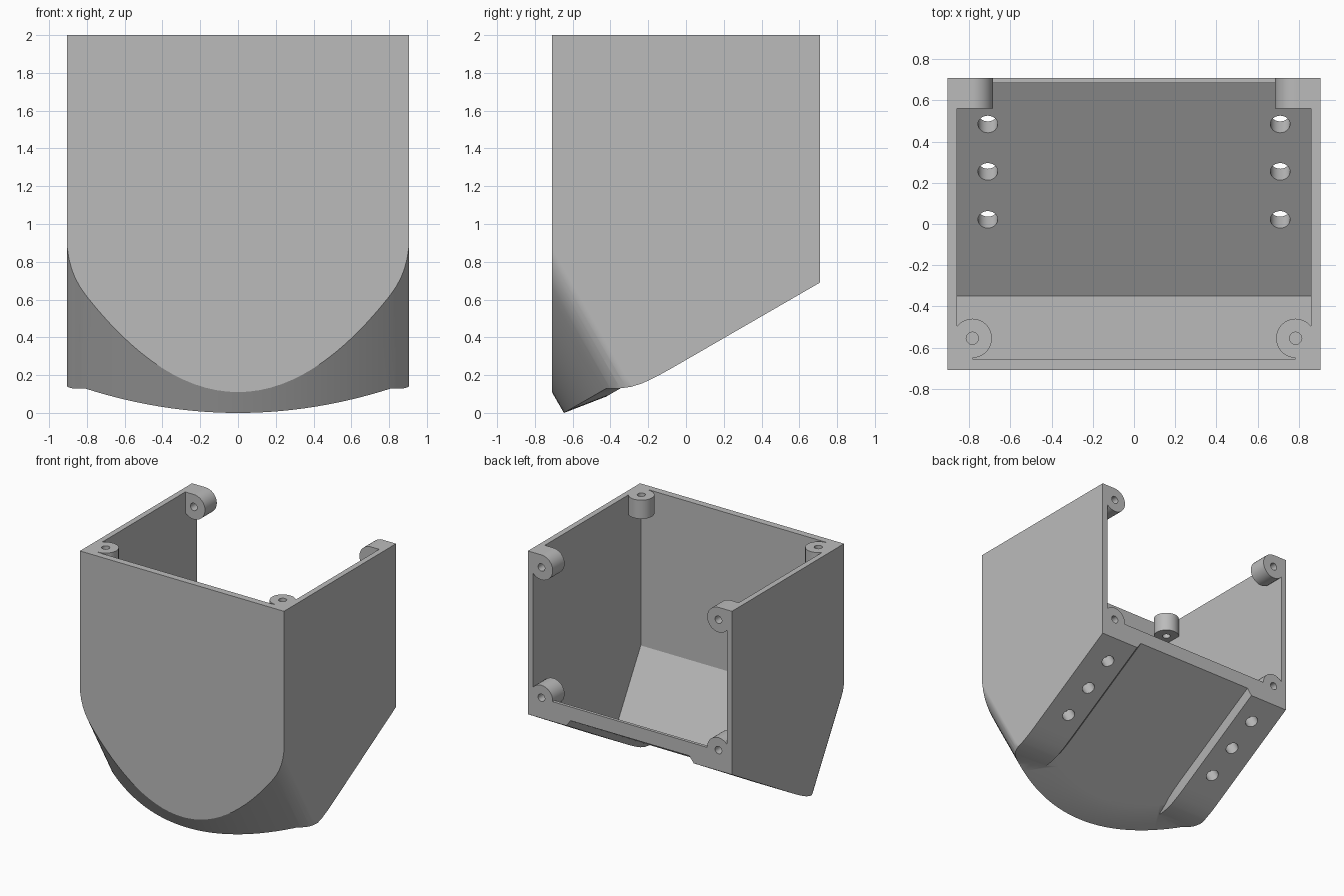
import bpy, bmesh, math
from mathutils import Vector

cube = bpy.data.objects.get("Cube")
if cube:
    bpy.data.objects.remove(cube, do_unlink=True)

C, S = math.cos(math.radians(30)), 0.5      # floor tilt
NORMAL = Vector((0, S, -C))                 # outward normal of the tilted floor
WIDTH, DEPTH, TOP = 0.905, 0.71, 2.0

grey = bpy.data.materials.new("plain grey")
grey.use_nodes = True
grey.diffuse_color = (0.5, 0.5, 0.5, 1)
grey.node_tree.nodes["Principled BSDF"].inputs["Base Color"].default_value = (0.5, 0.5, 0.5, 1)


def loft(name, rings):
    """Closed solid through equal-length rings of points."""
    bm = bmesh.new()
    loops = [[bm.verts.new(p) for p in ring] for ring in rings]
    n = len(loops[0])
    for a, b in zip(loops, loops[1:]):
        for i in range(n):
            j = (i + 1) % n
            bm.faces.new((a[i], a[j], b[j], b[i]))
    bm.faces.new(loops[0])
    bm.faces.new(loops[-1])
    bmesh.ops.recalc_face_normals(bm, faces=bm.faces)
    mesh = bpy.data.meshes.new(name)
    bm.to_mesh(mesh)
    bm.free()
    mesh.materials.append(grey)
    obj = bpy.data.objects.new(name, mesh)
    bpy.context.collection.objects.link(obj)
    return obj


def box(name, x0, x1, y0, y1, z0, z1):
    return loft(name, [[(x0, y0, z), (x1, y0, z), (x1, y1, z), (x0, y1, z)] for z in (z0, z1)])


def rod(name, start, end, radius, sides=32):
    start, end = Vector(start), Vector(end)
    turn = (end - start).to_track_quat('Z', 'Y')
    ring = [turn @ Vector((radius * math.cos(a), radius * math.sin(a), 0))
            for a in (math.tau * i / sides for i in range(sides))]
    return loft(name, [[p + start for p in ring], [p + end for p in ring]])


def combine(target, tool, operation):
    mod = target.modifiers.new("combine", 'BOOLEAN')
    mod.operation, mod.object, mod.solver = operation, tool, 'EXACT'
    bpy.context.view_layer.objects.active = target
    bpy.ops.object.modifier_apply(modifier=mod.name)
    bpy.data.objects.remove(tool, do_unlink=True)


# Rounded nose outline, drawn on the front face and swept along the floor normal
half = [(0.8 * i / 14, 0.11 + 0.79 * (0.8 * i / 14) ** 2) for i in range(15)]
half += [(0.835, 0.665), (0.86, 0.71), (0.88, 0.76), (0.895, 0.815), (0.905, 0.88), (0.915, 1.0)]
curve = [(-x, z) for x, z in reversed(half[1:])] + half
outline = [(x, -DEPTH * C + z * S) for x, z in curve]
outline += [(0.915, 2.0), (-0.915, 2.0)]


def nose_prism(name, levels):
    rings = []
    for w, shrink in levels:
        ring = []
        for x, u in outline:
            x, u = x * (1 - shrink), u + (0.35 - u) * shrink
            ring.append((x, u * C + w * S, u * S - w * C))
        rings.append(ring)
    return loft(name, rings)


# Main shell with a softly chamfered underside
shell = nose_prism("shell", [(-3, 0), (-0.323, 0), (-0.286, 0.26)])

# Raised mounting rails that fade out towards the nose
rail_path = [(0.9, 0.8), (-0.08, 0.234), (-0.16, 0.19), (-0.23, 0.157),
             (-0.29, 0.138), (-0.35, 0.13), (-0.44, 0.13)]
for side in (-1, 1):
    rail = loft("rail", [[(side * 0.565, y, z), (side * 0.95, y, z),
                          (side * 0.95, y, z + 0.15), (side * 0.45, y, z + 0.15)]
                         for y, z in rail_path])
    combine(rail, nose_prism("rail_limit", [(-3, 0), (0.3, 0)]), 'INTERSECT')
    combine(shell, rail, 'UNION')

# Hollow interior, open at the top and back, with a small lip behind the floor
hollow = [(-0.655, 2.5), (-0.655, 0.733), (-0.35, 0.207), (0.685, 0.803),
          (0.685, 0.85), (1, 0.85), (1, 2.5)]
combine(shell, loft("hollow", [[(x, y, z) for y, z in hollow] for x in (-0.86, 0.86)]), 'DIFFERENCE')

# Screw bosses: four facing back, two facing up
BX, BY = 0.785, -0.555
for side in (-1, 1):
    x0, x1 = sorted((side * BX, side * 0.89))
    for z, z_end in ((1.9, 2.05), (0.855, 0.72)):
        boss = rod("back_boss", (side * BX, 0.56, z), (side * BX, 0.75, z), 0.1)
        combine(boss, box("boss_fill", x0, x1, 0.56, 0.74, min(z, z_end), max(z, z_end)), 'UNION')
        combine(shell, boss, 'UNION')
    boss = rod("top_boss", (side * BX, BY, 1.85), (side * BX, BY, 2.05), 0.095)
    combine(boss, box("boss_fill", x0, x1, -0.69, BY, 1.85, 2.04), 'UNION')
    combine(shell, boss, 'UNION')

# Trim everything to the outer block
combine(shell, box("trim", -WIDTH, WIDTH, -DEPTH, DEPTH, -0.5, TOP), 'INTERSECT')

# Screw holes and rail holes
for side in (-1, 1):
    for z in (1.9, 0.855):
        combine(shell, rod("hole", (side * BX, 0.5, z), (side * BX, 0.8, z), 0.03, 20), 'DIFFERENCE')
    combine(shell, rod("hole", (side * BX, BY, 1.8), (side * BX, BY, 2.1), 0.03, 20), 'DIFFERENCE')
    for y in (0.485, 0.255, 0.022):
        centre = Vector((side * 0.71, y, 0.407 + 0.577 * y))
        combine(shell, rod("hole", centre - NORMAL * 0.2, centre + NORMAL * 0.3, 0.048, 24), 'DIFFERENCE')

# Smooth the curved areas while keeping edges sharp
bpy.ops.object.select_all(action='DESELECT')
shell.select_set(True)
bpy.context.view_layer.objects.active = shell
bpy.ops.object.shade_smooth_by_angle(angle=math.radians(25))
weighted = shell.modifiers.new("weighted normals", 'WEIGHTED_NORMAL')
weighted.keep_sharp = True
